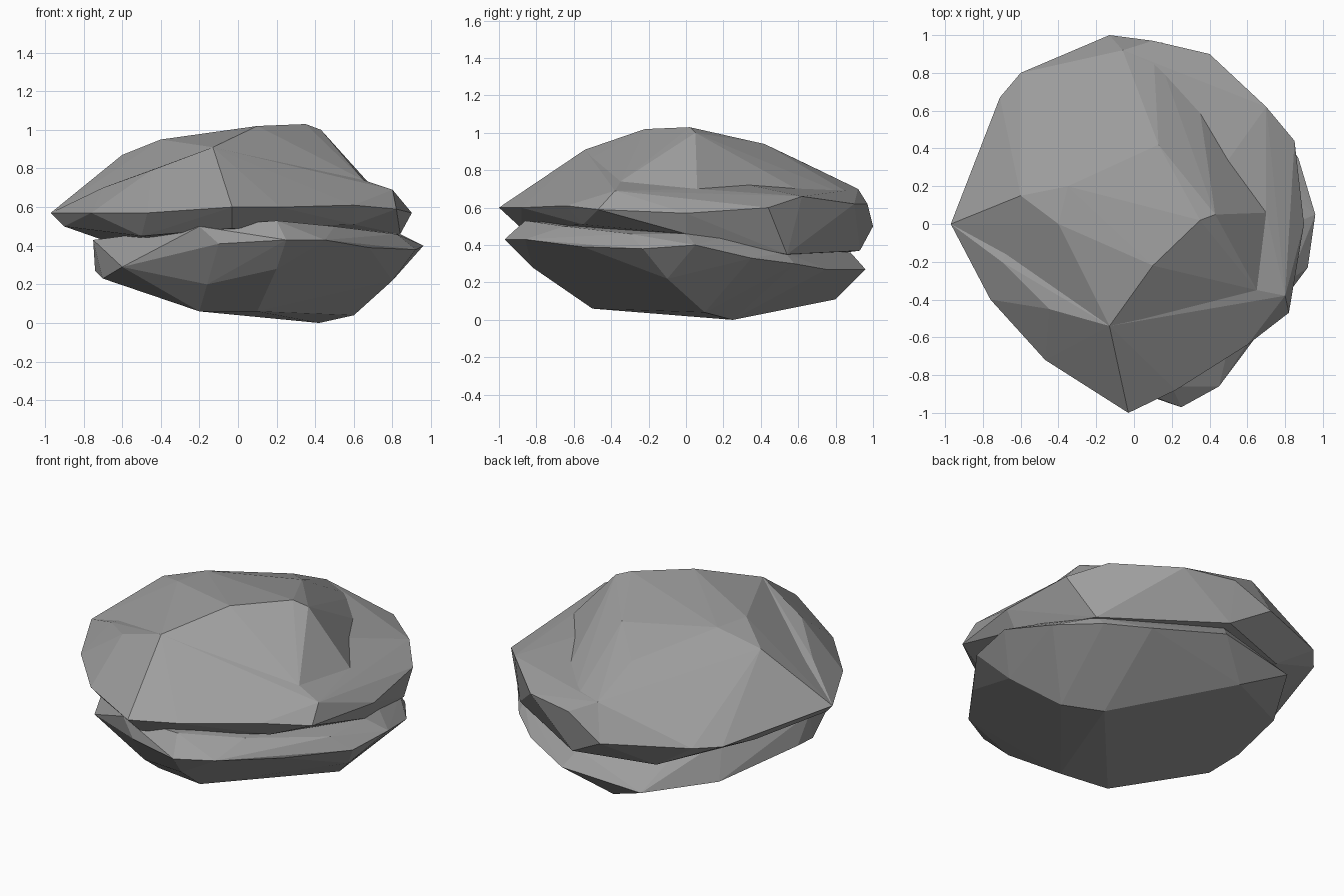
import bpy
import bmesh

default_cube = bpy.data.objects.get("Cube")
if default_cube:
    bpy.data.objects.remove(default_cube, do_unlink=True)


def make_material(name, colour):
    material = bpy.data.materials.new(name)
    material.use_nodes = True
    material.diffuse_color = colour
    shader = next(n for n in material.node_tree.nodes if n.type == "BSDF_PRINCIPLED")
    shader.inputs["Base Color"].default_value = colour
    shader.inputs["Roughness"].default_value = .9
    return material


stone_grey = make_material("stone grey", (.34, .34, .34, 1))


def faceted_hull(name, *rings):
    """Wrap rings of corner points in a faceted convex stone."""
    bm = bmesh.new()
    for ring in rings:
        for point in ring:
            bm.verts.new(point)
    result = bmesh.ops.convex_hull(bm, input=list(bm.verts))
    unused = {v for v in result["geom_interior"] + result["geom_unused"]
              if isinstance(v, bmesh.types.BMVert)}
    bmesh.ops.delete(bm, geom=list(unused), context="VERTS")
    bmesh.ops.recalc_face_normals(bm, faces=list(bm.faces))
    mesh = bpy.data.meshes.new(name)
    bm.to_mesh(mesh)
    bm.free()
    mesh.materials.append(stone_grey)
    stone = bpy.data.objects.new(name, mesh)
    bpy.context.collection.objects.link(stone)
    return stone


# Lower stone: flat base, wide tilted rim, shoulder tucked under the upper stone
lower_base = [
    (-.2, -.46, .06), (.1, -.5, .06), (.6, .1, .04), (.42, .25, 0),
    (-.08, .8, .11), (-.4, .3, .15), (-.16, -.66, .2), (.2, -.82, .28),
    (.8, -.1, .22),
]
lower_rim = [
    (.96, .05, .4), (.92, -.23, .38), (.68, -.55, .39), (.45, -.86, .43),
    (.25, -.97, .43), (-.1, -.85, .41), (-.6, -.5, .29), (-.7, -.2, .23),
    (-.74, 0, .27), (-.57, .5, .2), (-.33, .9, .22), (.15, .96, .27),
    (.5, .75, .27), (.7, .58, .3), (.87, .35, .33),
]
lower_shoulder = [
    (-.75, -.1, .43), (-.52, .4, .4), (-.2, -.8, .5), (.2, -.86, .53),
    (.5, -.65, .5), (.82, -.3, .46), (.84, 0, .46), (.75, .23, .45),
    (.7, .53, .36), (.1, .88, .36), (-.36, .66, .34),
]
faceted_hull("lower_stone", lower_base, lower_rim, lower_shoulder)

# Upper stone: undercut belly, pointed rim and a low ledge around the crown
upper_belly = [
    (-.9, -.05, .5), (-.5, -.58, .45), (-.03, -.88, .49), (.6, -.55, .51),
    (.84, 0, .46), (.72, .54, .35), (.1, .93, .37), (-.35, .78, .35),
    (-.7, .35, .43),
]
outer_rim = [
    (.4, .9, .62), (.7, .62, .66), (.85, .44, .6), (.9, 0, .57),
    (.82, -.47, .59), (.6, -.64, .61), (.22, -.88, .6), (-.47, -.72, .57),
    (-.76, -.4, .57), (.8, -.38, .69), (.8, .1, .65),
]
shared_rim = [
    (-.97, 0, .57), (-.71, .67, .51), (-.6, .8, .52), (-.13, 1, .5),
    (.1, .97, .62), (-.03, -1, .6),
]
ledge = [
    (.35, .59, .7), (.7, .06, .7), (.65, -.35, .74), (.28, -.62, .66),
    (-.13, -.54, .91),
]
front_slope = [(-.45, -.45, .79), (-.7, -.2, .7), (-.06, .92, .7)]
faceted_hull("upper_ledge", upper_belly, outer_rim, shared_rim, ledge, front_slope)

# Crown: off-centre peak that drops sharply onto the ledge
crown_peak = [
    (.1, -.22, 1.02), (.35, .02, 1.03), (.43, .05, 1), (.13, .42, .94),
    (-.08, .63, .84), (-.4, 0, .95), (-.35, .2, .95), (-.6, .15, .87),
    (-.06, .92, .7),
]
faceted_hull("upper_crown", shared_rim, ledge, crown_peak)
